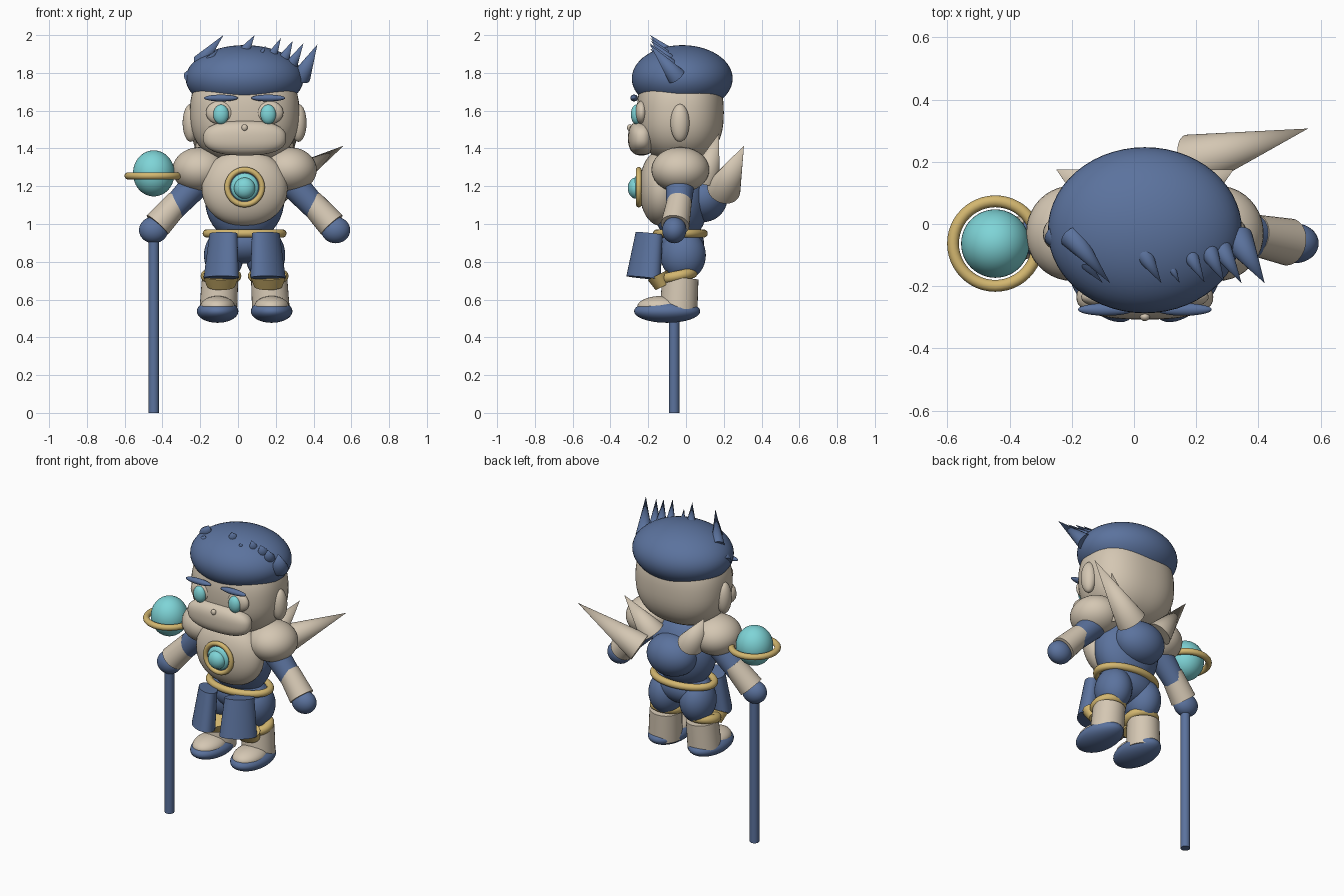
import bpy, bmesh, math
from mathutils import Vector, Matrix

if "Cube" in bpy.data.objects:
    bpy.data.objects.remove(bpy.data.objects["Cube"])

CX = 0.035  # body midline


def material(name, rgb):
    m = bpy.data.materials.new(name)
    m.diffuse_color = (*rgb, 1)
    m.use_nodes = True
    m.node_tree.nodes["Principled BSDF"].inputs["Base Color"].default_value = m.diffuse_color
    return m


BLUE = material("slate_blue", (0.105, 0.17, 0.34))
BEIGE = material("warm_beige", (0.66, 0.57, 0.45))
CYAN = material("aqua", (0.21, 0.66, 0.68))
GOLD = material("gold", (0.65, 0.47, 0.16))


def finish(bm, name, mat):
    bmesh.ops.recalc_face_normals(bm, faces=bm.faces)
    me = bpy.data.meshes.new(name)
    bm.to_mesh(me)
    bm.free()
    me.materials.append(mat)
    ob = bpy.data.objects.new(name, me)
    bpy.context.collection.objects.link(ob)
    bpy.context.view_layer.objects.active = ob
    bpy.ops.object.select_all(action='DESELECT')
    ob.select_set(True)
    bpy.ops.object.shade_smooth_by_angle(angle=math.radians(40))
    return ob


def blob(name, mat, loc, size, power=2.0, segs=40):
    """Ellipsoid; a power above 2 makes it boxier."""
    bm = bmesh.new()
    bmesh.ops.create_uvsphere(bm, u_segments=segs, v_segments=segs // 2, radius=1)
    for v in bm.verts:
        k = sum(abs(c) ** power for c in v.co) ** (-1 / power)
        v.co = Vector(c * k * s for c, s in zip(v.co, size)) + Vector(loc)
    return finish(bm, name, mat)


def taper(name, mat, a, b, r1, r2, flat=1.0, segs=32):
    """Cone or tapered cylinder from a to b, flattened in depth by flat."""
    a, b = Vector(a), Vector(b)
    d = b - a
    bm = bmesh.new()
    bmesh.ops.create_cone(bm, cap_ends=True, segments=segs, radius1=r1,
                          radius2=r2, depth=d.length)
    rot = d.to_track_quat('Z', 'Y').to_matrix().to_4x4()
    if flat != 1.0:  # keep the flattened axis facing front
        rot = Vector((0, 0, 1)).rotation_difference(d).to_matrix().to_4x4()
    m = Matrix.Translation((a + b) / 2) @ rot @ Matrix.Diagonal((1, flat, 1, 1))
    bmesh.ops.transform(bm, matrix=m, verts=bm.verts)
    return finish(bm, name, mat)


def ring(name, mat, loc, rx, ry, minor, rot_x=0.0):
    n, k = 48, 14
    bm = bmesh.new()
    rows = []
    rot = Matrix.Rotation(rot_x, 3, 'X')
    for i in range(n):
        t = 2 * math.pi * i / n
        row = []
        for j in range(k):
            p = 2 * math.pi * j / k
            o = minor * math.cos(p)
            co = Vector(((rx + o) * math.cos(t), (ry + o) * math.sin(t), minor * math.sin(p)))
            row.append(bm.verts.new(rot @ co + Vector(loc)))
        rows.append(row)
    for i in range(n):
        for j in range(k):
            a, b = rows[i], rows[(i + 1) % n]
            bm.faces.new((a[j], b[j], b[(j + 1) % k], a[(j + 1) % k]))
    return finish(bm, name, mat)


# Head, face and hair cap
blob("head", BEIGE, (CX, -0.03, 1.59), (0.29, 0.23, 0.27), 2.4, 56)
blob("hair_cap", BLUE, (CX, -0.02, 1.77), (0.312, 0.267, 0.177), 2.0, 56)
blob("muzzle", BEIGE, (CX, -0.235, 1.455), (0.22, 0.072, 0.092), 2.5)
blob("nose", BEIGE, (CX, -0.298, 1.51), (0.016, 0.014, 0.018), segs=20)

# Hair spikes: base, tip, base radius
SPIKES = [
    ((0.335, -0.05, 1.78), (0.42, -0.19, 1.95), 0.05),
    ((0.28, -0.08, 1.84), (0.346, -0.19, 1.955), 0.035),
    ((0.235, -0.08, 1.86), (0.29, -0.185, 1.97), 0.035),
    ((0.175, -0.09, 1.88), (0.227, -0.188, 1.985), 0.03),
    ((0.115, -0.13, 1.89), (0.147, -0.19, 1.945), 0.017),
    ((0.025, -0.085, 1.90), (0.088, -0.19, 2.0), 0.034),
    ((-0.20, -0.04, 1.86), (-0.077, -0.19, 2.0), 0.04),
    ((-0.25, -0.03, 1.77), (-0.10, -0.19, 1.93), 0.045),
]
for i, (base, tip, r) in enumerate(SPIKES):
    taper(f"hair_spike_{i + 1}", BLUE, base, tip, r, 0, segs=20)

# Torso, chest and back
blob("torso", BLUE, (CX, -0.03, 1.13), (0.21, 0.15, 0.23))
blob("chest_plate", BEIGE, (CX, -0.13, 1.19), (0.227, 0.117, 0.2), 2.1, 48)
blob("back_pouch", BLUE, (CX, 0.09, 1.14), (0.16, 0.13, 0.13))
taper("large_back_spike", BEIGE, (0.19, 0.20, 1.185), (0.56, 0.307, 1.415), 0.09, 0)
blob("pelvis", BLUE, (CX, -0.03, 0.90), (0.19, 0.125, 0.11))
ring("belt", GOLD, (CX, -0.03, 0.95), 0.2, 0.123, 0.022)

# Chest medallion
ring("medallion_rim", GOLD, (CX, -0.25, 1.195), 0.092, 0.092, 0.015, math.pi / 2)
taper("medallion_back", BLUE, (CX, -0.20, 1.195), (CX, -0.25, 1.195), 0.09, 0.09)
blob("medallion_disc", CYAN, (CX, -0.25, 1.195), (0.074, 0.027, 0.074))
blob("medallion_gem", CYAN, (CX, -0.265, 1.19), (0.056, 0.043, 0.056))

# Paired parts
for s, side in ((-1, "left"), (1, "right")):
    def at(x, y, z):
        return (CX + s * x, y, z)

    # Face details
    blob(f"ear_{side}", BEIGE, at(0.285, -0.032, 1.535), (0.043, 0.05, 0.1))
    blob(f"eye_socket_{side}", BEIGE, at(0.13, -0.235, 1.59), (0.075, 0.034, 0.062))
    blob(f"eye_{side}", CYAN, at(0.125, -0.262, 1.58), (0.041, 0.03, 0.052))
    blob(f"eyebrow_{side}", BLUE, at(0.125, -0.275, 1.667), (0.09, 0.02, 0.018))

    # Arms
    blob(f"shoulder_{side}", BEIGE, at(0.235, -0.03, 1.287), (0.147, 0.153, 0.12))
    taper(f"upper_arm_{side}", BLUE, at(0.24, -0.03, 1.23), at(0.38, -0.04, 1.08), 0.078, 0.065)
    taper(f"forearm_{side}", BEIGE, at(0.35, -0.035, 1.12), at(0.462, -0.058, 0.995), 0.066, 0.076)
    blob(f"hand_{side}", BLUE, at(0.482, -0.062, 0.968), (0.077, 0.064, 0.07))
    taper(f"small_back_spike_{side}", BEIGE, at(0.14, 0.10, 1.25), at(0.285, 0.175, 1.48), 0.08, 0)

    # Legs
    blob(f"thigh_{side}", BLUE, at(0.11, -0.015, 0.835), (0.105, 0.12, 0.135))
    taper(f"skirt_panel_{side}", BLUE, at(0.112, -0.195, 0.95), at(0.124, -0.225, 0.715),
          0.088, 0.112, 0.6)
    ring(f"knee_band_{side}", GOLD, at(0.125, -0.045, 0.725), 0.08, 0.08, 0.028, 0.2)
    taper(f"knee_guard_{side}", GOLD, at(0.125, -0.12, 0.67), at(0.125, -0.15, 0.73),
          0.075, 0.098, 0.6)
    taper(f"shin_{side}", BEIGE, at(0.14, -0.04, 0.53), at(0.13, -0.03, 0.71), 0.1, 0.096)
    blob(f"foot_{side}", BLUE, at(0.143, -0.10, 0.538), (0.11, 0.175, 0.061))
    blob(f"toe_cap_{side}", BEIGE, at(0.143, -0.13, 0.562), (0.092, 0.128, 0.057))

# Staff with floating ringed orb
SX, SY = -0.446, -0.063
taper("staff", BLUE, (SX, SY, 0), (SX, SY, 0.96), 0.028, 0.028, segs=20)
blob("staff_orb", CYAN, (SX, SY, 1.268), (0.11, 0.11, 0.122), 2.0, 48)
ring("orb_ring", GOLD, (SX, SY, 1.255), 0.136, 0.136, 0.019)
